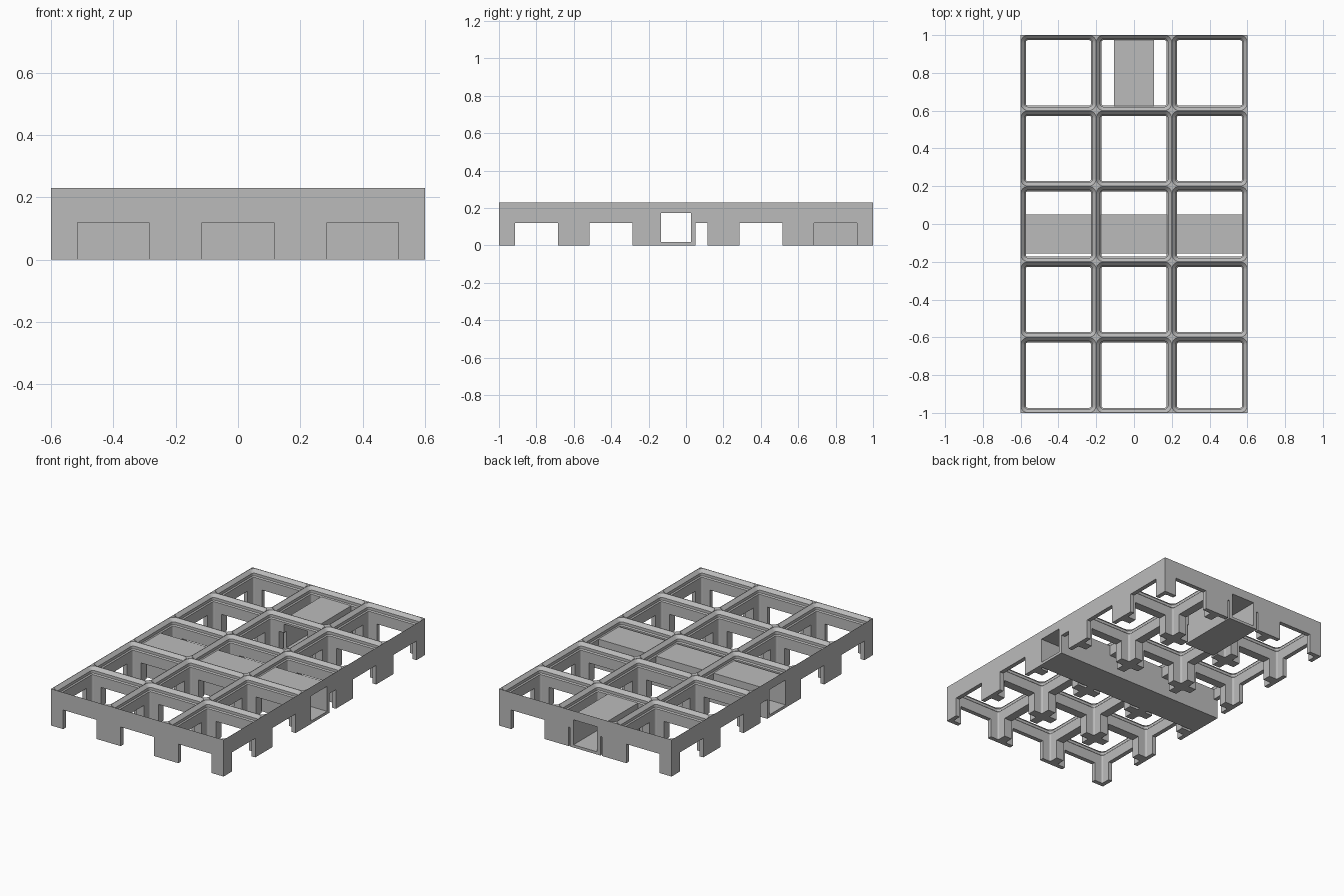
import bpy, bmesh, math

if "Cube" in bpy.data.objects:
    bpy.data.objects.remove(bpy.data.objects["Cube"])

CELL, NX, NY, H = 0.4, 3, 5, 0.23
XS = [(i - (NX - 1) / 2) * CELL for i in range(NX)]
YS = [(j - (NY - 1) / 2) * CELL for j in range(NY)]

grey = bpy.data.materials.new("plain grey")
grey.diffuse_color = (0.5, 0.5, 0.5, 1)
grey.use_nodes = True
grey.node_tree.nodes["Principled BSDF"].inputs["Base Color"].default_value = grey.diffuse_color


def make(name, bm):
    bmesh.ops.recalc_face_normals(bm, faces=bm.faces)
    me = bpy.data.meshes.new(name)
    bm.to_mesh(me)
    bm.free()
    me.materials.append(grey)
    ob = bpy.data.objects.new(name, me)
    bpy.context.collection.objects.link(ob)
    return ob


def add_box(bm, x0, x1, y0, y1, z0, z1):
    vs = bmesh.ops.create_cube(bm, size=1)["verts"]
    for v in vs:
        v.co.x = x1 if v.co.x > 0 else x0
        v.co.y = y1 if v.co.y > 0 else y0
        v.co.z = z1 if v.co.z > 0 else z0


def boxes(name, dims):
    bm = bmesh.new()
    for d in dims:
        add_box(bm, *d)
    return make(name, bm)


def boolean(ob, tool, op):
    tool.hide_render = True
    m = ob.modifiers.new("bool", "BOOLEAN")
    m.operation, m.object, m.solver = op, tool, "EXACT"
    bpy.context.view_layer.objects.active = ob
    bpy.ops.object.modifier_apply(modifier=m.name)
    bpy.data.objects.remove(tool)


def rounded_ring(bm, cx, cy, inset, z, seg=6):
    half, r = CELL / 2 - inset, 0.038 - inset
    ring = []
    for q in range(4):
        for k in range(seg + 1):
            a = math.pi / 2 * (q + k / seg)
            sx = 1 if q in (0, 3) else -1
            sy = 1 if q in (0, 1) else -1
            ring.append(bm.verts.new((cx + sx * (half - r) + r * math.cos(a),
                                      cy + sy * (half - r) + r * math.sin(a), z)))
    return ring


# solid slab
plate = boxes("grid_base", [(-0.6, 0.6, -1, 1, 0, H)])

# stepped pockets, one per cell: (inset, height)
PROFILE = [(0.027, -0.05), (0.027, 0.186), (0.0205, 0.1925),
           (0.0205, 0.2095), (0.001, 0.229), (0.001, 0.26)]
bm = bmesh.new()
for cx in XS:
    for cy in YS:
        rings = [rounded_ring(bm, cx, cy, i, z) for i, z in PROFILE]
        n = len(rings[0])
        bm.faces.new(rings[0])
        bm.faces.new(rings[-1])
        for a, b in zip(rings, rings[1:]):
            for k in range(n):
                bm.faces.new((a[k], a[(k + 1) % n], b[(k + 1) % n], b[k]))
boolean(plate, make("pocket_cutter", bm), "DIFFERENCE")

# windows through the walls in both directions
W = 0.115
boolean(plate, boxes("side_windows", [(-0.7, 0.7, y - W, y + W, -0.05, 0.12) for y in YS]), "DIFFERENCE")
boolean(plate, boxes("front_windows", [(x - W, x + W, -1.1, 1.1, -0.05, 0.12) for x in XS]), "DIFFERENCE")

# cable ducts: one across the middle, one at the back
boolean(plate, boxes("duct_bodies", [(-0.6, 0.6, -0.155, 0.05, 0, 0.187),
                                     (-0.105, 0.105, 0.6, 1, 0, 0.187)]), "UNION")
boolean(plate, boxes("duct_bores", [(-0.7, 0.7, -0.133, 0.028, 0.017, 0.174),
                                    (-0.082, 0.082, 0.55, 1.1, 0.017, 0.174)]), "DIFFERENCE")
